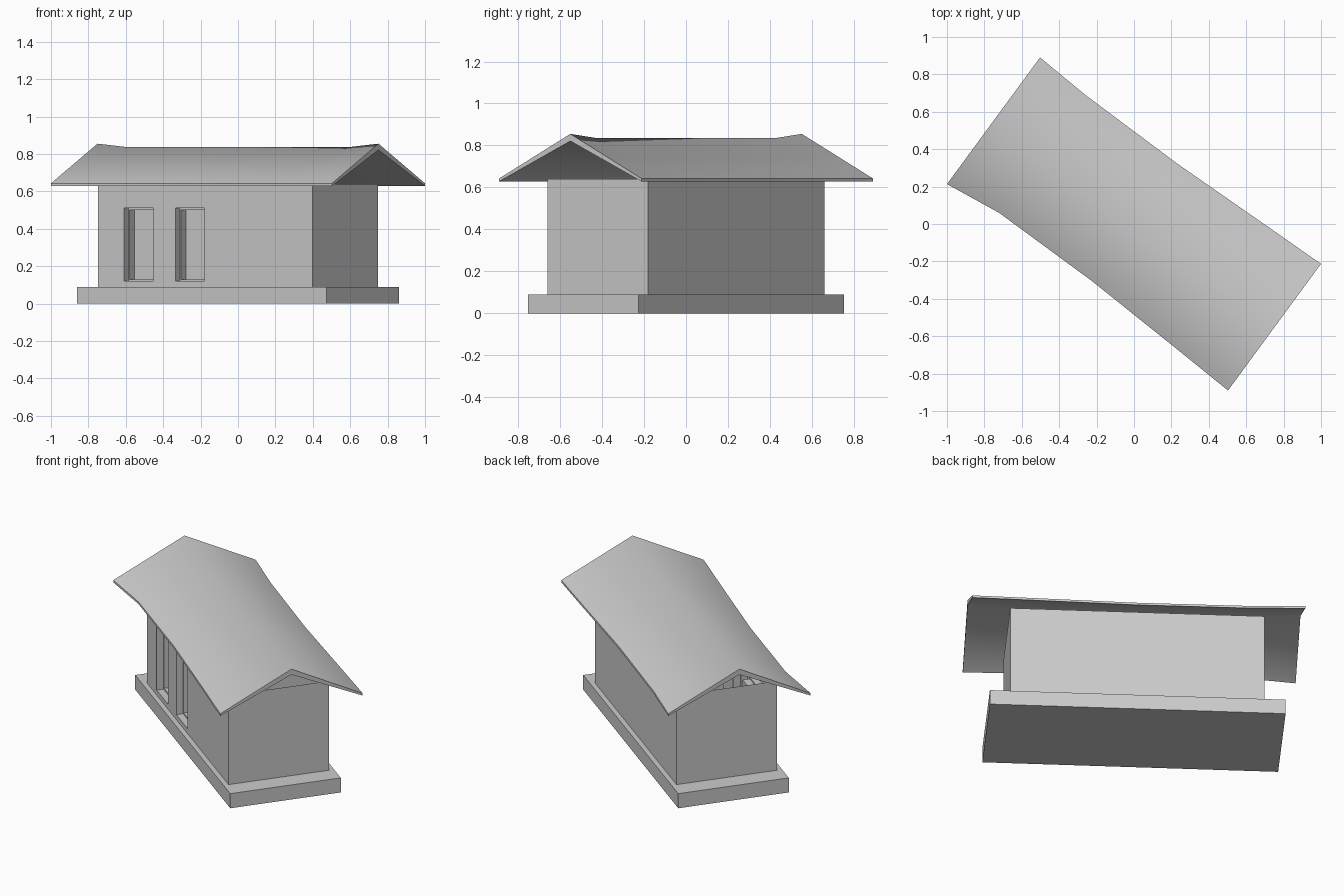
import bpy, bmesh, math
from mathutils import Matrix

if "Cube" in bpy.data.objects:
    bpy.data.objects.remove(bpy.data.objects["Cube"])

# The building is modelled along x, then turned about z
TURN = Matrix.Rotation(math.radians(-36.3), 4, 'Z')


def finish(name, bm, smooth=None):
    bmesh.ops.transform(bm, matrix=TURN, verts=bm.verts)
    me = bpy.data.meshes.new(name)
    bm.to_mesh(me)
    bm.free()
    ob = bpy.data.objects.new(name, me)
    bpy.context.collection.objects.link(ob)
    if smooth:
        bpy.ops.object.select_all(action='DESELECT')
        bpy.context.view_layer.objects.active = ob
        ob.select_set(True)
        bpy.ops.object.shade_smooth_by_angle(angle=math.radians(smooth))
    return ob


# Plinth
bm = bmesh.new()
bmesh.ops.create_cube(bm, size=1)
bmesh.ops.scale(bm, vec=(1.656, 0.652, 0.09), verts=bm.verts)
bmesh.ops.translate(bm, vec=(0, 0, 0.045), verts=bm.verts)
finish("plinth", bm)

# Walls: open-topped shell, front split into a grid for the windows
HX, HY, Z0, Z1 = 0.712, 0.297, 0.09, 0.64
bm = bmesh.new()
xs = [-HX, -0.539, -0.343, -0.197, -0.003, HX]
zs = [Z0, 0.12, 0.51, Z1]
grid = [[bm.verts.new((x, -HY, z)) for z in zs] for x in xs]
windows = []
for i in range(len(xs) - 1):
    for j in range(len(zs) - 1):
        f = bm.faces.new((grid[i][j], grid[i + 1][j], grid[i + 1][j + 1], grid[i][j + 1]))
        if j == 1 and i in (1, 3):
            windows.append(f)
back = [[bm.verts.new((x, HY, z)) for z in (Z0, Z1)] for x in (-HX, HX)]
bm.faces.new((back[1][0], back[0][0], back[0][1], back[1][1]))
bm.faces.new([back[0][0]] + grid[0] + [back[0][1]])
bm.faces.new([back[1][1]] + grid[-1][::-1] + [back[1][0]])
bm.normal_update()
# Stepped window recesses
for thickness, depth in ((0, -0.04), (0.013, 0), (0, -0.042)):
    bmesh.ops.inset_individual(bm, faces=windows, thickness=thickness, depth=depth)
    bm.normal_update()
finish("walls", bm)

# Roof: thin gabled shell with flared, slightly raised ends
# (eave x, ridge x, front eave y, back eave y, ridge z)
stations = [(-0.932, -0.932, -0.42, 0.42, 0.855),
            (-0.617, -0.73, -0.379, 0.402, 0.836),
            (0.0, 0.0, -0.379, 0.397, 0.836),
            (0.617, 0.73, -0.405, 0.413, 0.836),
            (0.932, 0.932, -0.42, 0.42, 0.855)]
bm = bmesh.new()
rings = []
for ex, rx, fy, by, rz in stations:
    pts = [(ex, fy, 0.643), (rx, 0, rz), (ex, by, 0.643),
           (ex, by, 0.629), (rx, 0, rz - 0.034), (ex, fy, 0.629)]
    rings.append([bm.verts.new(p) for p in pts])
for a, b in zip(rings, rings[1:]):
    for k in range(6):
        n = (k + 1) % 6
        bm.faces.new((a[k], b[k], b[n], a[n]))
for r in (rings[0], rings[-1]):
    bm.faces.new((r[0], r[1], r[4], r[5]))
    bm.faces.new((r[1], r[2], r[3], r[4]))
bmesh.ops.recalc_face_normals(bm, faces=bm.faces)
finish("roof", bm, smooth=58)
